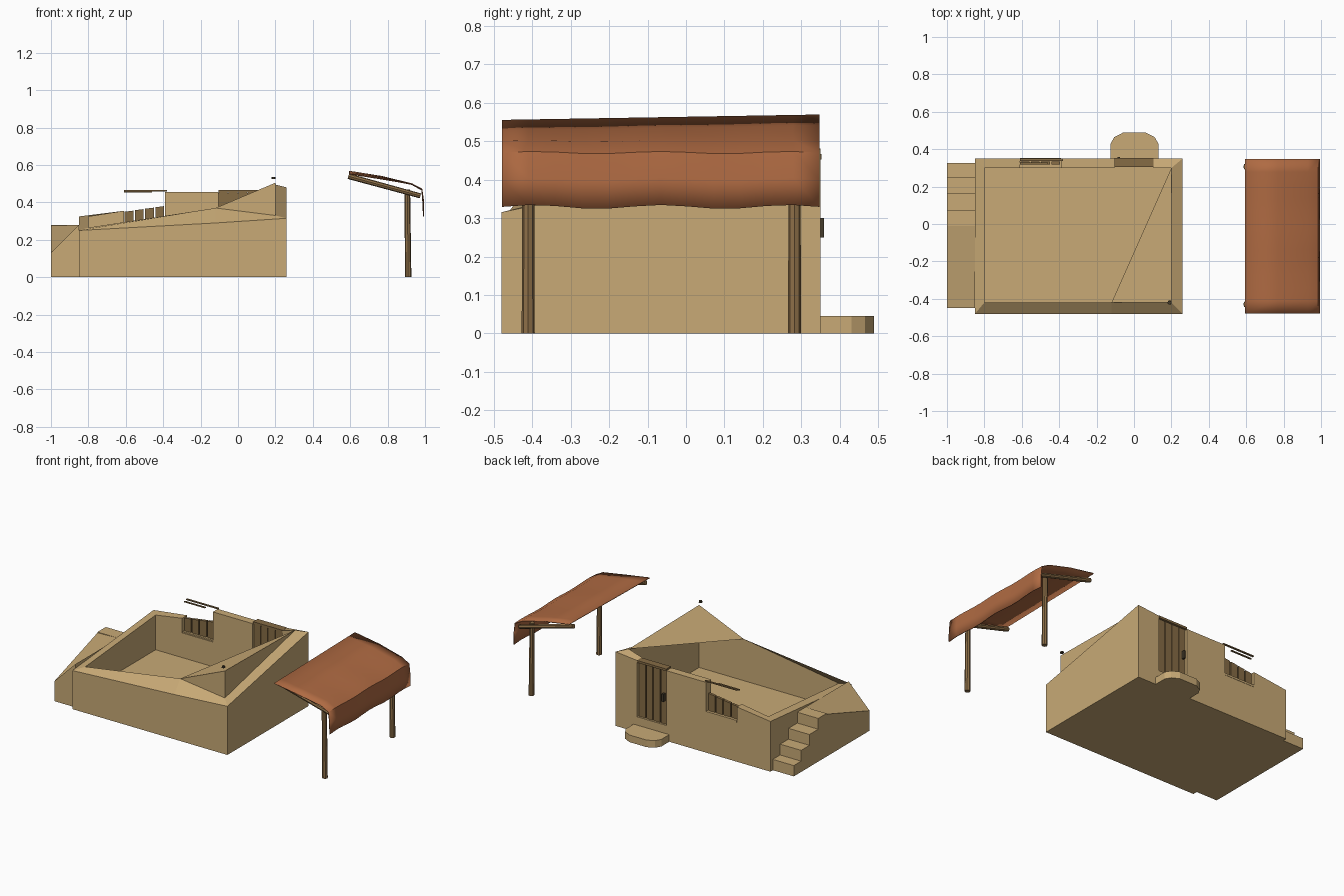
import bpy, bmesh, math
from mathutils import Vector

if "Cube" in bpy.data.objects:
    bpy.data.objects.remove(bpy.data.objects["Cube"])


def material(name, rgb):
    m = bpy.data.materials.new(name)
    m.diffuse_color = (*rgb, 1)
    m.use_nodes = True
    m.node_tree.nodes["Principled BSDF"].inputs["Base Color"].default_value = m.diffuse_color
    return m


CLAY = material("tan clay", (0.58, 0.40, 0.18))
WOOD = material("brown wood", (0.24, 0.15, 0.06))
POLE = material("pole wood", (0.27, 0.16, 0.065))
CLOTH = material("terracotta cloth", (0.43, 0.145, 0.055))
DARK = material("dark metal", (0.06, 0.045, 0.025))


def make(name, faces, mat):
    """Object from a list of faces, each a list of points."""
    bm = bmesh.new()
    for f in faces:
        bm.faces.new([bm.verts.new(p) for p in f])
    bmesh.ops.remove_doubles(bm, verts=bm.verts, dist=0.0005)
    me = bpy.data.meshes.new(name)
    bm.to_mesh(me)
    bm.free()
    ob = bpy.data.objects.new(name, me)
    bpy.context.collection.objects.link(ob)
    me.materials.append(mat)
    return ob


def prism(name, bottom, top, mat):
    """Closed solid between two matching counterclockwise loops."""
    n = len(bottom)
    faces = [bottom[::-1], top]
    for k in range(n):
        j = (k + 1) % n
        faces.append([bottom[k], bottom[j], top[j], top[k]])
    return make(name, faces, mat)


def box(name, x0, x1, y0, y1, z0, z1, mat, slope=0):
    base = [(x0, y0), (x1, y0), (x1, y1), (x0, y1)]
    tops = [z1, z1 + slope, z1 + slope, z1]
    return prism(name, [(x, y, z0) for x, y in base],
                 [(x, y, z) for (x, y), z in zip(base, tops)], mat)


def pole(name, a, b, r, mat, sides=8):
    a, b = Vector(a), Vector(b)
    q = (b - a).to_track_quat('Z', 'Y')
    ring = [q @ Vector((r * math.cos(t), r * math.sin(t), 0))
            for t in (2 * math.pi * k / sides for k in range(sides))]
    ob = prism(name, [a + v for v in ring], [b + v * 0.9 for v in ring], mat)
    return ob


# house shell: stations around the wall (outer x, y, z, inner x, y, z)
IN, OUT = 0.30, 0.35
rim = [(-.85, -.48, .25, -.80, -.42, .265),
       (-.12, -.48, .29, -.12, -.42, .37),
       (.26, -.48, .315, .20, -.42, .33),
       (.26, OUT, .48, .20, IN, .495)]
for x, z in ((.105, .465), (.105, .10), (-.105, .10), (-.105, .455),
             (-.39, .455), (-.39, .26), (-.61, .26), (-.61, .355)):
    rim.append((x, OUT, z, x, IN, z))
rim.append((-.85, OUT, .325, -.80, IN, .325))
FLOOR = 0.10
faces = []
for k, s in enumerate(rim):
    t = rim[(k + 1) % len(rim)]
    o0, o1, i0, i1 = s[:3], t[:3], s[3:], t[3:]
    faces.append([o0, o1, i1, i0])
    if s[:2] != t[:2]:
        faces.append([(*s[:2], 0), (*t[:2], 0), o1, o0])
        if max(i0[2], i1[2]) > FLOOR:
            faces.append([i0, i1, (*i1[:2], FLOOR), (*i0[:2], FLOOR)])
faces.append([(-.8, -.42, FLOOR), (.2, -.42, FLOOR), (.2, IN, FLOOR), (-.8, IN, FLOOR)])
faces.append([(-.85, OUT, 0), (.26, OUT, 0), (.26, -.48, 0), (-.85, -.48, 0)])
make("house_walls", faces, CLAY)

# raised corner of the broken roof
peak, west, north, low = (.2, -.42, .505), (-.12, -.42, .37), (.2, IN, .495), (.2, -.42, .33)
make("roof_corner", [[west, low, peak], [low, north, peak], [peak, north, west][::-1][::-1]], CLAY)
pole("corner_spout", (.19, -.42, .525), (.19, -.42, .535), .012, DARK, 6)

# outside stairs rising along the left wall, then the sloped buttress
ys = (.325, .25, .165, .075, -.01)
for k in range(4):
    box(f"stair_{k + 1}", -1, -.85, ys[k + 1], ys[k], 0, .07 * (k + 1), CLAY)
foot = [(-1, -.45), (-.85, -.45), (-.85, -.01), (-1, -.01)]
prism("stair_buttress", [(x, y, 0) for x, y in foot],
      [(x, y, z) for (x, y), z in zip(foot, (.13, .28, .28, .275))], CLAY)

# rounded door step
step = [(-.125, .34), (.13, .34), (.13, .43), (.11, .465), (.065, .488),
        (-.06, .488), (-.105, .465), (-.125, .43)]
prism("door_step", [(x, y, 0) for x, y in step], [(x, y, .046) for x, y in step], CLAY)

# plank door with a back panel, lintel and handle
box("door_panel", -.105, .105, .315, .325, .05, .45, WOOD)
for k in range(4):
    x = -.102 + k * .052
    box(f"door_plank_{k + 1}", x, x + .046, .31, .338, .05, .455, WOOD)
box("door_lintel", -.105, .105, .305, .352, .452, .466, WOOD)
box("door_handle", -.088, -.076, .338, .358, .25, .30, DARK)

# window shutters and the thin lintel bars above them
for k in range(4):
    x = -.607 + k * .055
    box(f"shutter_plank_{k + 1}", x, x + .047, .318, .335, .255, .35 + .008 * k, WOOD, .006)
box("window_sill", -.61, -.39, .305, .352, .255, .268, CLAY)
box("window_lintel", -.61, -.38, .338, .35, .459, .465, WOOD)
box("window_bar", -.61, -.46, .318, .328, .452, .458, WOOD)

# awning posts and rafters
for side, y in (("front", -.41), ("back", .282)):
    pole(f"{side}_post", (.91, y, 0), (.905, y, .47), .017, POLE)
    ry = y - .02 if side == "front" else y + .025
    pole(f"{side}_rafter", (.59, ry, .54), (.975, ry, .435), .015, POLE)

# awning cloth: bent sheet with a wavy hem
profile = [(.595, .555), (.77, .527), (.93, .500), (.985, .470), (.993, .40), (.994, .329)]
N = 12
grid = []
for k in range(N + 1):
    u = k / N
    y = -.478 + .825 * u
    row = []
    for m, (x, z) in enumerate(profile):
        lift = .014 * u if m < 2 else 0
        wave = .005 * math.sin(u * 5 * math.pi) * (m / 5)
        row.append((x + (wave * .6 if m == 4 else 0), y, z + lift + wave))
    grid.append(row)
sheet = [[grid[k][m], grid[k][m + 1], grid[k + 1][m + 1], grid[k + 1][m]]
         for k in range(N) for m in range(len(profile) - 1)]
awning = make("awning_cloth", sheet, CLOTH)
mod = awning.modifiers.new("thickness", 'SOLIDIFY')
mod.thickness = 0.005
bpy.context.view_layer.objects.active = awning
awning.select_set(True)
bpy.ops.object.shade_smooth_by_angle(angle=math.radians(25))
